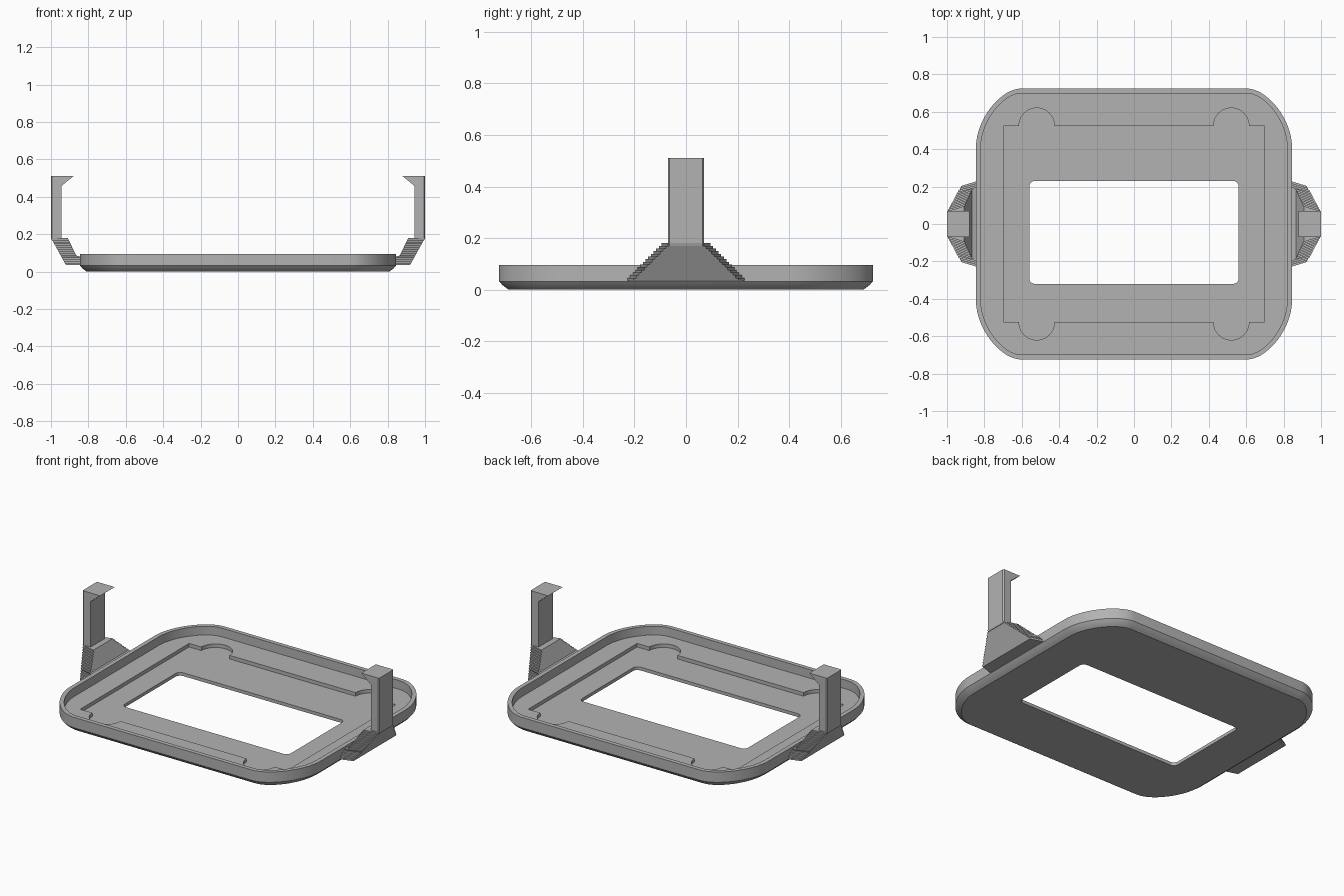
import bpy, bmesh, math
from mathutils import Vector

if "Cube" in bpy.data.objects:
    bpy.data.objects.remove(bpy.data.objects["Cube"], do_unlink=True)

grey = bpy.data.materials.new("plain_grey")
grey.use_nodes = True
grey.diffuse_color = (0.45, 0.45, 0.45, 1)
grey.node_tree.nodes["Principled BSDF"].inputs["Base Color"].default_value = grey.diffuse_color


def loft(name, rings):
    """Skin a stack of equal-length closed rings and cap both ends."""
    bm = bmesh.new()
    loops = [[bm.verts.new(p) for p in ring] for ring in rings]
    for a, b in zip(loops, loops[1:]):
        for i in range(len(a)):
            j = (i + 1) % len(a)
            bm.faces.new((a[i], a[j], b[j], b[i]))
    bm.faces.new(loops[0][::-1])
    bm.faces.new(loops[-1])
    bmesh.ops.recalc_face_normals(bm, faces=bm.faces)
    mesh = bpy.data.meshes.new(name)
    bm.to_mesh(mesh)
    bm.free()
    obj = bpy.data.objects.new(name, mesh)
    bpy.context.collection.objects.link(obj)
    mesh.materials.append(grey)
    return obj


def four_way(quadrant):
    """Mirror a counter-clockwise first-quadrant path into a closed outline."""
    flip = quadrant[::-1]
    return (quadrant + [(-x, y) for x, y in flip]
            + [(-x, -y) for x, y in quadrant] + [(x, -y) for x, y in flip])


def at_height(outline, z):
    return [(x, y, z) for x, y in outline]


def arc(cx, cy, r, start, end, steps):
    angles = [math.radians(start + (end - start) * i / steps) for i in range(steps + 1)]
    return [(cx + r * math.cos(a), cy + r * math.sin(a)) for a in angles]


def tray_outline(inset, steps=14):
    """Rounded outline with long, soft corners."""
    w, d, k = 0.845 - inset, 0.725 - inset, 0.47
    start, end, corner = Vector((w, 0.41)), Vector((0.60, d)), Vector((w, d))
    h1, h2 = start.lerp(corner, k), end.lerp(corner, k)
    pts = []
    for i in range(steps + 1):
        t = i / steps
        s = 1 - t
        p = s**3 * start + 3 * s * s * t * h1 + 3 * s * t * t * h2 + t**3 * end
        pts.append((p.x, p.y))
    return four_way(pts)


def cut(target, cutter):
    cutter.hide_render = True
    mod = target.modifiers.new("cut", 'BOOLEAN')
    mod.operation, mod.solver, mod.object = 'DIFFERENCE', 'EXACT', cutter
    bpy.context.view_layer.objects.active = target
    bpy.ops.object.modifier_apply(modifier=mod.name)
    bpy.data.objects.remove(cutter, do_unlink=True)


# Tray: chamfered underside, thin upright rim, flat floor
RIM, FLOOR, POCKET = 0.095, 0.042, 0.02
tray_profile = [(0.036, 0), (0.026, 0.007), (0.012, 0.018), (0, 0.032),
                (0, RIM), (0.026, RIM), (0.026, FLOOR)]
tray = loft("tray", [at_height(tray_outline(i), z) for i, z in tray_profile])

# Shallow pocket with four round finger notches
pocket = four_way([(0.697, 0.525)] + arc(0.52, 0.525, 0.095, 0, 180, 20))
cut(tray, loft("pocket_cutter", [at_height(pocket, POCKET), at_height(pocket, 0.07)]))

# Rounded window, set slightly toward the front
window = [(x, y - 0.045) for x, y in four_way(arc(0.53, 0.245, 0.03, 0, 90, 6))]
cut(tray, loft("window_cutter", [at_height(window, -0.05), at_height(window, 0.1)]))

bpy.ops.object.select_all(action='DESELECT')
tray.select_set(True)
bpy.context.view_layer.objects.active = tray
bpy.ops.object.shade_smooth_by_angle(angle=math.radians(25))

# Side arms: stepped flaring brace below, hooked post above
LOW, HIGH, LAYERS = 0.035, 0.18, 14


def brace_ring(side, z, half):
    outer = 0.92 + 0.08 * (z - LOW) / (HIGH - LOW)
    inner = 0.835 if z < 0.085 else 0.865 + 0.47 * (z - 0.085)
    return [(side * x, y, z) for x, y in
            ((outer, -half), (outer, half), (inner, half + 0.027), (inner, -half - 0.027))]


for side, label in ((1, "left"), (-1, "right")):
    rings = []
    for i in range(LAYERS):
        half = 0.203 - 0.135 * i / (LAYERS - 1)
        for k in (i, i + 1):
            rings.append(brace_ring(side, LOW + (HIGH - LOW) * k / LAYERS, half))
    loft(label + "_brace", rings)

    hook = [(0.945, 0.17), (0.997, 0.17), (1.0, 0.18), (1.0, 0.51),
            (0.88, 0.51), (0.89, 0.502), (0.945, 0.457)]
    # Softened outer corners come from the narrower end rings
    ends = [(-0.07, 0.006), (-0.064, 0), (0.064, 0), (0.07, 0.006)]
    loft(label + "_post", [[(side * min(x, 1.0 - c), y, z) for x, z in hook] for y, c in ends])
